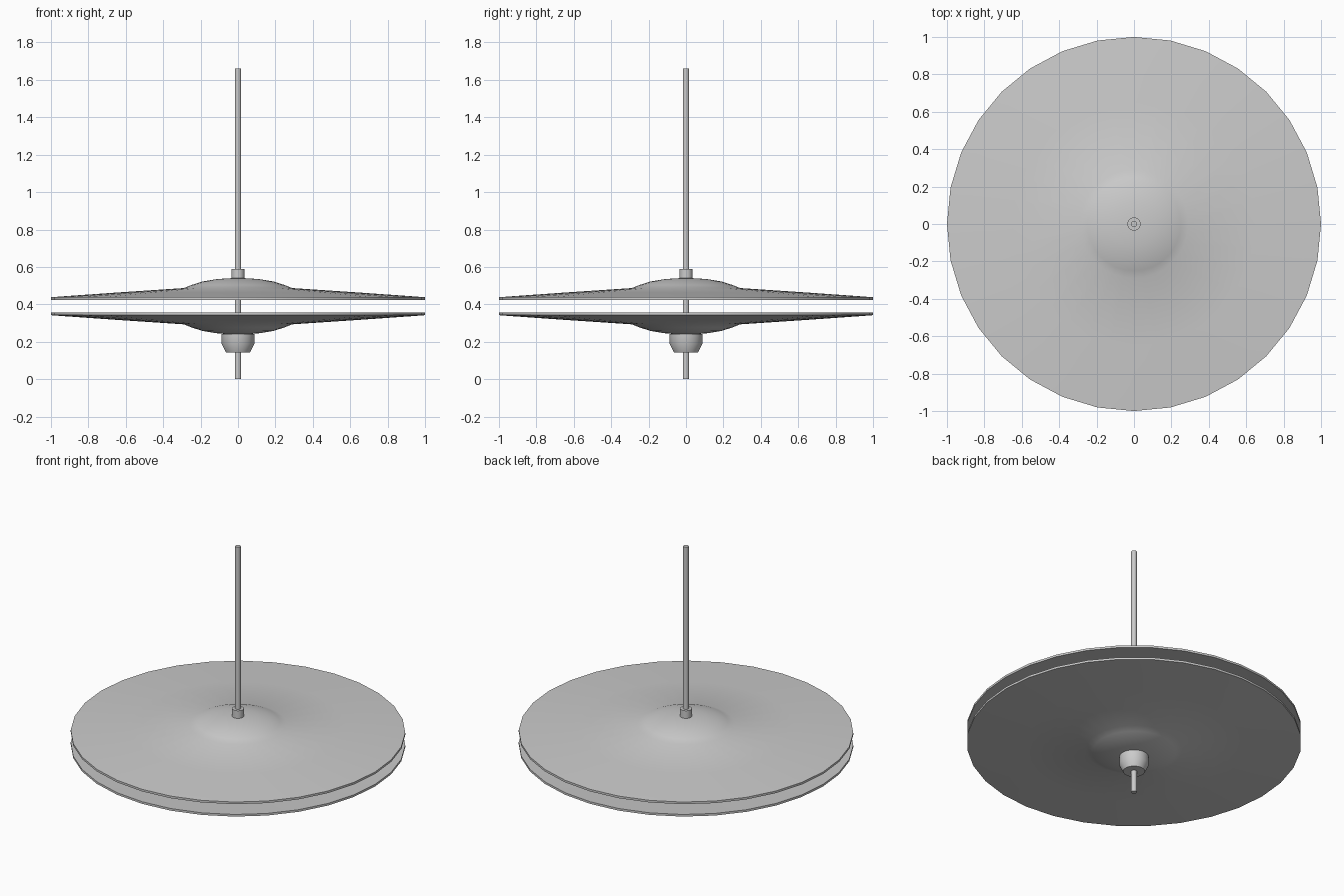
import bpy, bmesh, math

if "Cube" in bpy.data.objects:
    bpy.data.objects.remove(bpy.data.objects["Cube"])


def lathe(name, profile, sides=32, closed=False):
    """Spin an (r, z) profile around z; open profiles get capped ends."""
    bm = bmesh.new()
    rings = [[bm.verts.new((r * math.cos(2 * math.pi * i / sides),
                            r * math.sin(2 * math.pi * i / sides), z))
              for i in range(sides)] for r, z in profile]
    pairs = list(zip(rings, rings[1:]))
    if closed:
        pairs.append((rings[-1], rings[0]))
    else:
        bm.faces.new(rings[0])
        bm.faces.new(rings[-1])
    for a, b in pairs:
        for i in range(sides):
            j = (i + 1) % sides
            bm.faces.new((a[i], a[j], b[j], b[i]))
    bmesh.ops.recalc_face_normals(bm, faces=bm.faces[:])
    mesh = bpy.data.meshes.new(name)
    bm.to_mesh(mesh)
    bm.free()
    obj = bpy.data.objects.new(name, mesh)
    bpy.context.collection.objects.link(obj)
    bpy.ops.object.select_all(action='DESELECT')
    obj.select_set(True)
    bpy.context.view_layer.objects.active = obj
    bpy.ops.object.shade_smooth_by_angle(angle=math.radians(30))
    return obj


# Cymbal shell: bell, shallow bow and thin rim, offset inward for thickness
outer = [(0.018, 0.54), (0.06, 0.539), (0.12, 0.534), (0.19, 0.522),
         (0.25, 0.503), (0.29, 0.487), (0.65, 0.463), (0.92, 0.444),
         (1.0, 0.438)]
inner = [(r, z - 0.014) for r, z in reversed(outer)]
shell = outer + inner
lathe("top_cymbal", shell, closed=True)

# Bottom cymbal is the top one flipped about the gap
lathe("bottom_cymbal", [(r, 0.78 - z) for r, z in shell], closed=True)

# Pull rod through both cymbals
lathe("rod", [(0.017, 0.0), (0.017, 1.66)], sides=16)

# Clutch collar above and tapered seat below
lathe("clutch_collar", [(0.035, 0.53), (0.035, 0.59)])
lathe("cymbal_seat", [(0.065, 0.143), (0.088, 0.19), (0.088, 0.242)])
